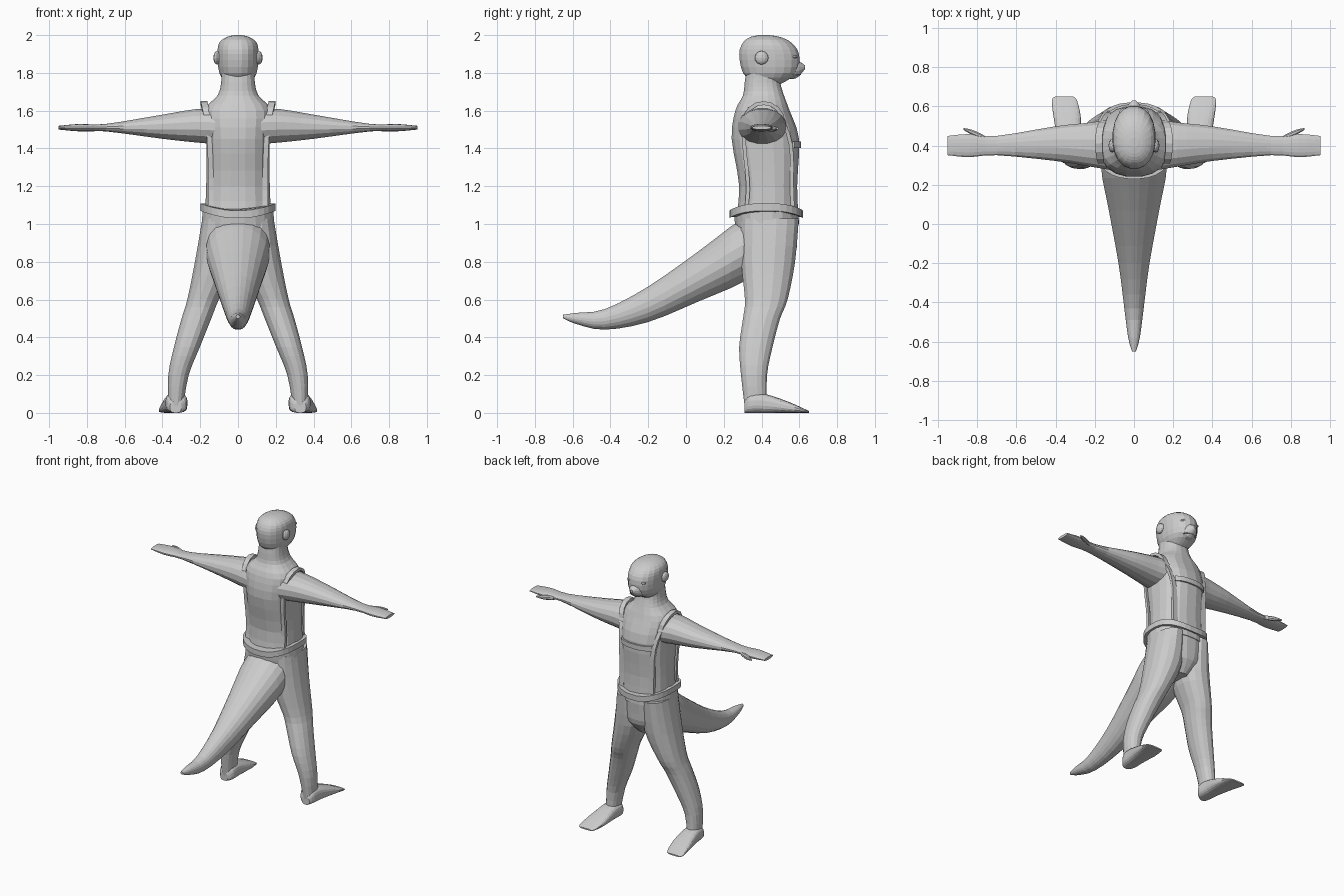
import bpy, bmesh, math
from mathutils import Vector

cube = bpy.data.objects.get("Cube")
if cube:
    bpy.data.objects.remove(cube)

mat = bpy.data.materials.new("plain grey")
mat.use_nodes = True
grey = (0.6, 0.6, 0.6, 1)
mat.diffuse_color = grey
mat.node_tree.nodes["Principled BSDF"].inputs["Base Color"].default_value = grey

X, Y, Z = range(3)


def finish(name, bm):
    """Turn a bmesh into a named object with the shared material."""
    bmesh.ops.recalc_face_normals(bm, faces=bm.faces)
    mesh = bpy.data.meshes.new(name)
    bm.to_mesh(mesh)
    bm.free()
    mesh.materials.append(mat)
    part = bpy.data.objects.new(name, mesh)
    bpy.context.collection.objects.link(part)
    return part


def smooth_rows(rows, steps):
    """Catmull-Rom interpolation of a list of equal-length rows."""
    result = []
    for i in range(len(rows) - 1):
        before, after = rows[max(i - 1, 0)], rows[min(i + 2, len(rows) - 1)]
        for step in range(steps):
            t = step / steps
            result.append([
                b + t / 2 * (c - a + t * (2 * a - 5 * b + 4 * c - d + t * (3 * (b - c) + d - a)))
                for a, b, c, d in zip(before, rows[i], rows[i + 1], after)])
    return result + [list(rows[-1])]


def superellipse(angle, power):
    c, s = math.cos(angle), math.sin(angle)
    return (math.copysign(abs(c) ** (2 / power), c), math.copysign(abs(s) ** (2 / power), s))


def loft(name, axis, rows, sides=20, power=2.2, steps=3, side=1):
    """Rows hold the position on the axis, then the ranges on the other two axes."""
    bm = bmesh.new()
    rings = []
    for along, low_a, high_a, low_b, high_b in smooth_rows(rows, steps):
        ring = []
        for k in range(sides):
            u, v = superellipse(math.tau * (k + 0.5) / sides, power)
            place = [(low_a + high_a + u * (high_a - low_a)) / 2,
                     (low_b + high_b + v * (high_b - low_b)) / 2]
            place.insert(axis, along)
            place[X] *= side
            ring.append(bm.verts.new(place))
        rings.append(ring)
    for ring, following in zip(rings, rings[1:]):
        for k in range(sides):
            bm.faces.new((ring[k - 1], ring[k], following[k], following[k - 1]))
    bm.faces.new(rings[0])
    bm.faces.new(rings[-1])
    return finish(name, bm)


def centred(rows):
    """Give each row a range that is symmetric in x."""
    return [(along, -half, half, low, high) for along, half, low, high in rows]


def ellipsoid(name, centre, radii):
    bm = bmesh.new()
    bmesh.ops.create_uvsphere(bm, u_segments=12, v_segments=8, radius=1)
    bmesh.ops.scale(bm, vec=radii, verts=bm.verts)
    bmesh.ops.translate(bm, vec=centre, verts=bm.verts)
    return finish(name, bm)


def ribbon(name, points, across, width):
    """Flat band along points, thickened about its middle."""
    bm = bmesh.new()
    offset = Vector(across) * width / 2
    pairs = [(bm.verts.new(Vector(p) - offset), bm.verts.new(Vector(p) + offset)) for p in points]
    for first, second in zip(pairs, pairs[1:]):
        bm.faces.new((first[0], first[1], second[1], second[0]))
    band = finish(name, bm)
    thickness = band.modifiers.new("thickness", "SOLIDIFY")
    thickness.thickness = 0.02
    thickness.offset = 0


# Torso and neck
torso_power = 2.5
torso = [(1, .18, .26, .6), (1.2, .17, .28, .59), (1.45, .17, .24, .6), (1.6, .18, .26, .55),
         (1.68, .11, .3, .52), (1.75, .09, .31, .5), (1.82, .09, .32, .5)]
loft("torso", Z, centred(torso), power=torso_power)

# Hips
loft("hips", Z, centred([(.76, .05, .36, .52), (.84, .14, .31, .58), (.92, .19, .27, .59),
                         (1.07, .19, .25, .6)]), steps=2)

# Belt, lifted a little at the sides
belt = loft("belt", Z, centred([(1.03, .2, .23, .62), (1.07, .2, .23, .62)]),
            sides=32, power=torso_power, steps=1)
for vert in belt.data.vertices:
    vert.co.z += abs(vert.co.x) ** 2

# Head and muzzle
loft("head", Z, centred([(1.74, .06, .36, .5), (1.8, .1, .3, .59), (1.9, .11, .28, .6),
                         (1.96, .1, .3, .56), (1.99, .06, .34, .5), (2, .02, .39, .44)]))
loft("muzzle", Y, centred([(.5, .07, 1.77, 1.88), (.58, .05, 1.77, 1.87),
                           (.63, .01, 1.82, 1.84)]), sides=14)
ellipsoid("mouth", (0, .57, 1.79), (.05, .04, .004))

# Tail
loft("tail", Y, centred([(-.65, .01, .5, .52), (-.58, .03, .47, .53), (-.43, .05, .44, .55),
                         (-.2, .08, .48, .67), (.07, .13, .59, .86), (.3, .17, .69, 1.03),
                         (.4, .12, .78, 1.03)]), power=2.1)


def on_torso(x, z, facing):
    """Point of the torso surface at x and z, on the side facing -1 or 1 in y."""
    rows = smooth_rows(torso, 3)
    for lower, upper in zip(rows, rows[1:]):
        if lower[0] <= z <= upper[0]:
            t = (z - lower[0]) / (upper[0] - lower[0])
            half, low, high = [a + t * (b - a) for a, b in zip(lower[1:], upper[1:])]
            height = (1 - abs(x / half) ** torso_power) ** (1 / torso_power)
            return Vector((x, (low + high + facing * height * (high - low)) / 2, z))


# Chest strap
ribbon("chest_strap", [on_torso(i * 0.03, 1.42, 1) for i in range(-4, 5)], (0, 0, 1), 0.035)

for side, label in ((1, "left"), (-1, "right")):
    # Shoulder strap: up the back, over the shoulder in an arc, down the front
    rise = [i / 8 for i in range(9)]
    back = [on_torso(.14 + .015 * t ** 4, 1.06 + t * .48, -1) for t in rise]
    front = [on_torso(.12 + .035 * t ** 4, 1.06 + t * .48, 1) for t in reversed(rise)]
    middle, reach = (back[-1] + front[0]) / 2, (front[0] - back[-1]) / 2
    arc = []
    for t in rise[1:-1]:
        lift = math.sin(math.pi * t)
        arc.append(middle - reach * math.cos(math.pi * t) + Vector((.025, 0, .1)) * lift)
    path = [Vector((p.x * side, p.y, p.z)) for p in back + arc + front]
    ribbon(label + "_strap", path, (1, 0, 0), 0.036)

    # Arm with flat hand
    loft(label + "_arm", X, [(.1, .27, .54, 1.42, 1.61), (.22, .29, .52, 1.43, 1.61),
                             (.4, .32, .5, 1.45, 1.58), (.7, .35, .45, 1.49, 1.53),
                             (.84, .34, .46, 1.49, 1.53), (.95, .35, .45, 1.5, 1.52)],
         sides=16, side=side)
    loft(label + "_thumb", X, [(.76, .43, .45, 1.49, 1.52), (.82, .45, .48, 1.49, 1.52),
                               (.87, .48, .49, 1.5, 1.51)], sides=8, side=side)

    # Leg
    loft(label + "_leg", Z, [(1.03, .02, .19, .29, .6), (.8, .01, .23, .29, .58),
                             (.6, .1, .27, .31, .54), (.5, .14, .3, .3, .5),
                             (.35, .2, .34, .28, .46), (.2, .26, .37, .29, .43),
                             (.03, .29, .37, .31, .43)], sides=16, side=side)

    # Foot
    loft(label + "_foot", Y, [(.31, .3, .36, 0, .06), (.34, .27, .38, 0, .1),
                              (.42, .27, .39, 0, .1), (.54, .27, .41, 0, .06),
                              (.63, .29, .42, 0, .02), (.65, .31, .4, 0, .01)],
         power=2.8, side=side)

    # Ear and eye
    ellipsoid(label + "_ear", (side * .11, .4, 1.88), (.02, .036, .036))
    ellipsoid(label + "_eye", (side * .05, .57, 1.885), (.025, .02, .01))
